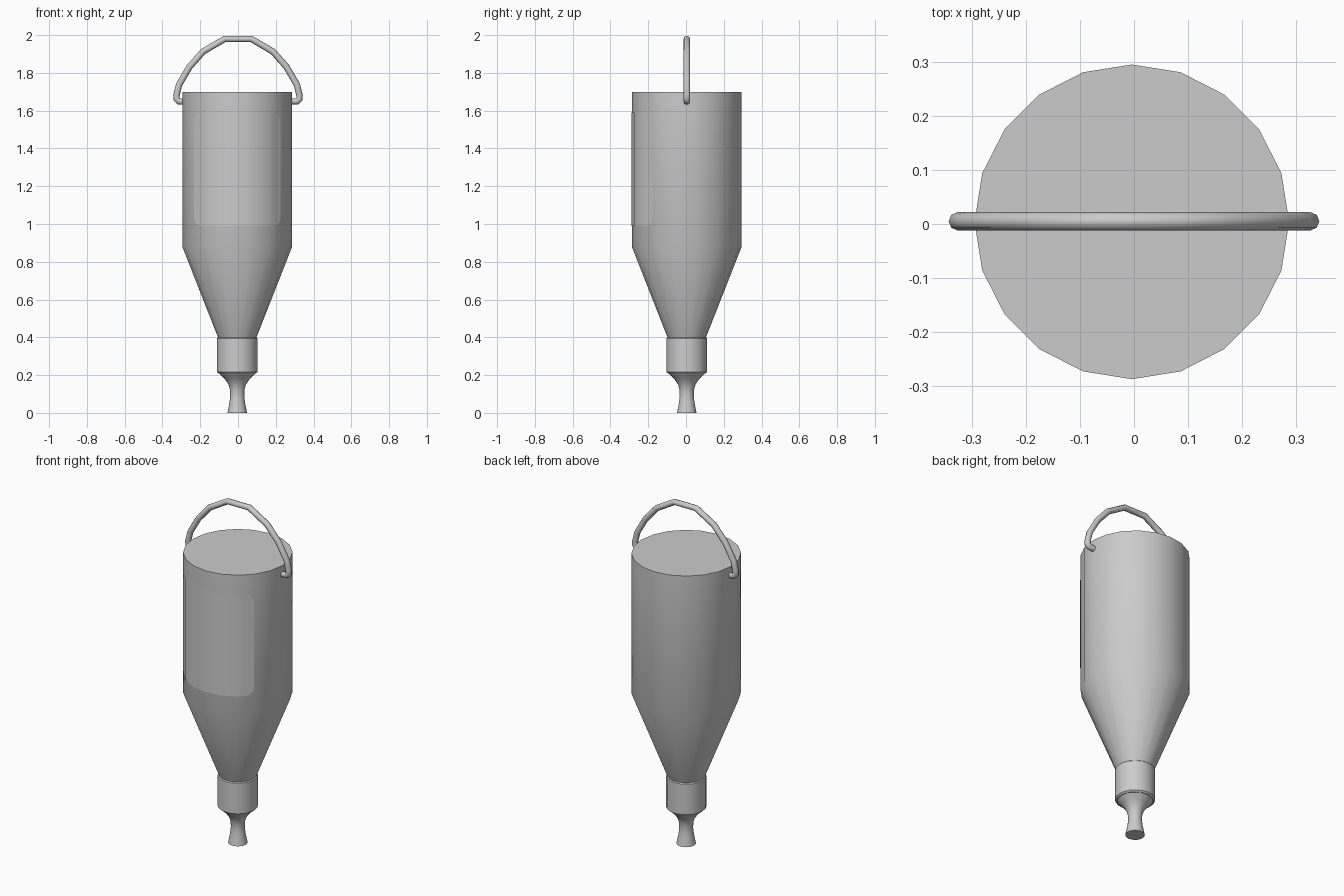
import bpy, math
from mathutils import Vector

cube = bpy.data.objects.get("Cube")
if cube:
    bpy.data.objects.remove(cube, do_unlink=True)

CX, CY, SIDES, R = -0.004, 0.004, 20, 0.291
STEP = 2 * math.pi / SIDES

grey = bpy.data.materials.new("light_grey")
grey.use_nodes = True
grey.diffuse_color = (0.6, 0.6, 0.6, 1)
grey.node_tree.nodes["Principled BSDF"].inputs["Base Color"].default_value = (0.6, 0.6, 0.6, 1)


def add_object(name, data):
    obj = bpy.data.objects.new(name, data)
    bpy.context.collection.objects.link(obj)
    data.materials.append(grey)
    return obj


def smooth(obj, angle):
    bpy.ops.object.select_all(action='DESELECT')
    obj.select_set(True)
    bpy.context.view_layer.objects.active = obj
    bpy.ops.object.shade_smooth_by_angle(angle=math.radians(angle))


def lathe(name, profile):
    """Closed solid turned round the vertical axis, profile from bottom to top."""
    verts = [(CX + r * math.cos(i * STEP), CY + r * math.sin(i * STEP), z)
             for r, z in profile for i in range(SIDES)]
    faces = [(k * SIDES + i, k * SIDES + (i + 1) % SIDES,
              (k + 1) * SIDES + (i + 1) % SIDES, (k + 1) * SIDES + i)
             for k in range(len(profile) - 1) for i in range(SIDES)]
    faces.append(tuple(reversed(range(SIDES))))
    faces.append(tuple(range(len(verts) - SIDES, len(verts))))
    mesh = bpy.data.meshes.new(name)
    mesh.from_pydata(verts, [], faces)
    obj = add_object(name, mesh)
    smooth(obj, 22)
    return obj


# Bottle, neck collar and flared teat
lathe("bottle_body", [(0.10, 0.395), (R, 0.88), (R, 1.70)])
lathe("neck_collar", [(0.098, 0.208), (0.107, 0.216), (0.107, 0.395), (0.102, 0.40)])
lathe("teat", [(0.052, 0), (0.041, 0.055), (0.037, 0.09), (0.038, 0.12),
               (0.046, 0.15), (0.066, 0.18), (0.088, 0.20), (0.098, 0.212)])


# Thin label with rounded corners, wrapped round the front
def on_wall(angle, z):
    """Point just outside the faceted wall, angle measured from the front."""
    off = (angle + STEP / 2) % STEP - STEP / 2
    r = (R + 0.002) * math.cos(STEP / 2) / math.cos(STEP / 2 - abs(off))
    return (CX + r * math.sin(angle), CY - r * math.cos(angle), z)


half, low, high, corner = math.radians(52), 0.99, 1.59, 0.05
inner = half - corner / R
arc = [math.radians(a) for a in (0, 22.5, 45, 67.5, 90)]
columns = [(inner + corner / R * math.sin(a), corner * (1 - math.cos(a))) for a in arc]
columns = ([(-a, cut) for a, cut in reversed(columns)]
           + [(i * STEP, 0) for i in range(-2, 3) if abs(i * STEP) < inner] + columns)
columns.sort()
verts = [on_wall(a, z) for a, cut in columns for z in (low + cut, high - cut)]
faces = [(2 * i, 2 * i + 2, 2 * i + 3, 2 * i + 1) for i in range(len(columns) - 1)]
mesh = bpy.data.meshes.new("front_label")
mesh.from_pydata(verts, [], faces)
smooth(add_object("front_label", mesh), 22)

# Wire carrying handle, mirrored from one half
half_path = [(0.28, 1.648), (0.314, 1.649), (0.325, 1.66), (0.326, 1.68), (0.312, 1.737),
             (0.258, 1.83), (0.185, 1.913), (0.07, 1.98)]
path = half_path + [(-x, z) for x, z in reversed(half_path)]
curve = bpy.data.curves.new("carrying_handle", 'CURVE')
curve.dimensions = '3D'
curve.bevel_depth = 0.017
curve.bevel_resolution = 2
curve.use_fill_caps = True
spline = curve.splines.new('POLY')
spline.points.add(len(path) - 1)
for point, (x, z) in zip(spline.points, path):
    point.co = (x, 0.005, z, 1)
handle = add_object("carrying_handle", curve)
bpy.ops.object.select_all(action='DESELECT')
handle.select_set(True)
bpy.context.view_layer.objects.active = handle
bpy.ops.object.convert(target='MESH')
smooth(bpy.context.object, 50)
